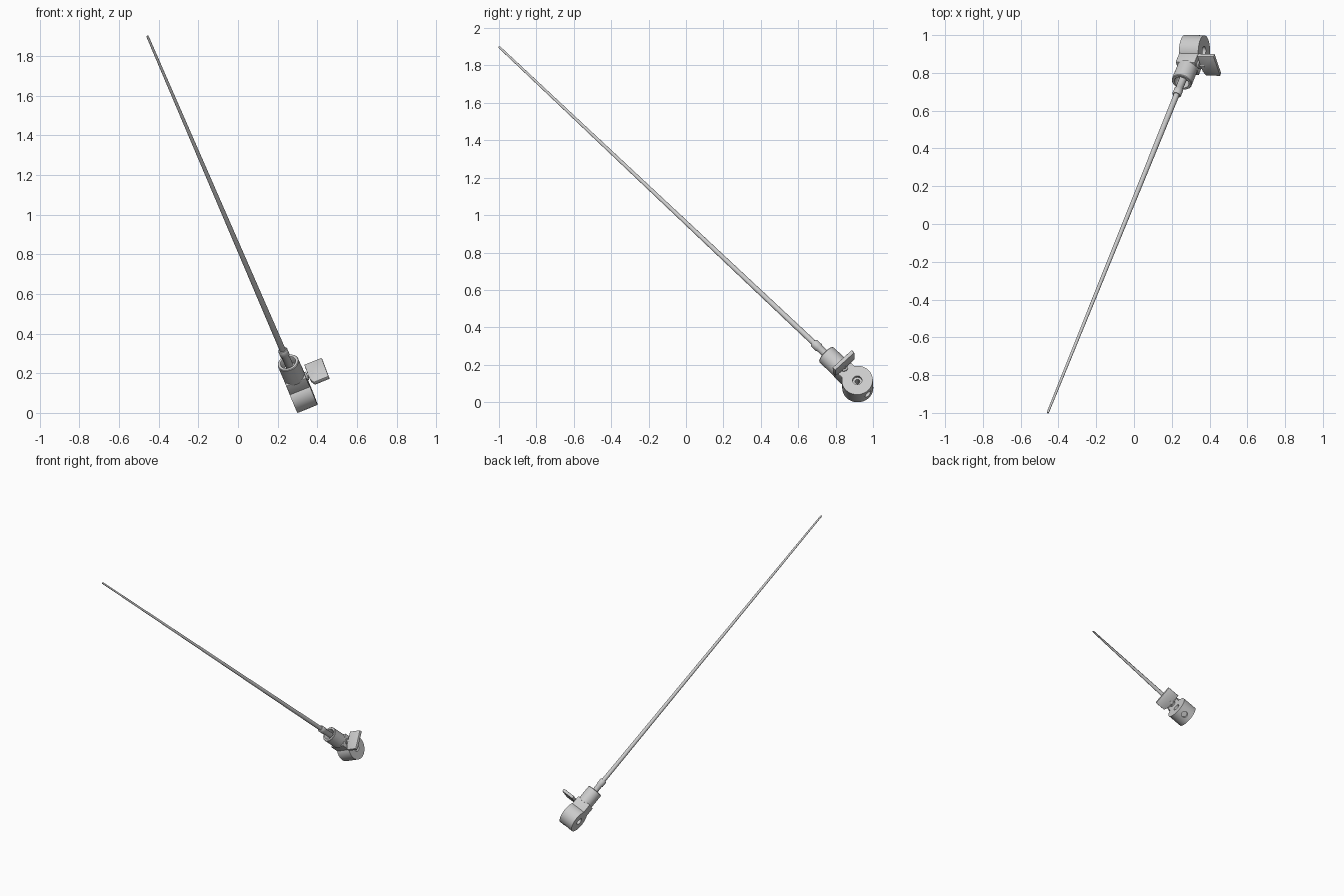
import bpy, bmesh, math
from mathutils import Vector, Matrix

if "Cube" in bpy.data.objects:
    bpy.data.objects.remove(bpy.data.objects["Cube"])

# Local frame: X = hinge pin, Z = along the rod, origin = hinge centre
C = Vector((0.32, 0.917, 0.097))
d = (Vector((-0.457, -1.0, 1.9)) - C).normalized()
h = Vector((0.928, -0.02, 0.37))
h = (h - d * h.dot(d)).normalized()
v = d.cross(h)
FRAME = Matrix((h, v, d)).transposed().to_4x4()
FRAME.translation = C
LENGTH = (Vector((-0.457, -1.0, 1.9)) - C).length
ALONG_X = Matrix.Rotation(math.pi / 2, 4, 'Y')


def finish(name, bm, local=Matrix()):
    bmesh.ops.recalc_face_normals(bm, faces=bm.faces)
    me = bpy.data.meshes.new(name)
    bm.to_mesh(me)
    bm.free()
    ob = bpy.data.objects.new(name, me)
    bpy.context.collection.objects.link(ob)
    ob.matrix_world = FRAME @ local
    return ob


def lathe(name, profile, local=Matrix(), n=48):
    """Revolve (radius, z) points about z; the ends lie on the axis."""
    bm = bmesh.new()
    vs = [bm.verts.new((r, 0, z)) for r, z in profile]
    es = [bm.edges.new(p) for p in zip(vs, vs[1:])]
    bmesh.ops.spin(bm, geom=vs + es, axis=(0, 0, 1), cent=(0, 0, 0),
                   angle=2 * math.pi, steps=n, use_duplicate=False)
    bmesh.ops.remove_doubles(bm, verts=bm.verts, dist=1e-5)
    return finish(name, bm, local)


def select(ob):
    bpy.ops.object.select_all(action='DESELECT')
    ob.select_set(True)
    bpy.context.view_layer.objects.active = ob


def cylinder(name, r, z0, z1, local=Matrix(), n=48):
    return lathe(name, [(0, z0), (r, z0), (r, z1), (0, z1)], local, n)


def cut(ob, cutters):
    select(ob)
    for c in cutters:
        m = ob.modifiers.new("cut", 'BOOLEAN')
        m.operation, m.solver, m.object = 'DIFFERENCE', 'EXACT', c
        bpy.ops.object.modifier_apply(modifier=m.name)
        bpy.data.objects.remove(c)


def box(name, lo, hi, bevel=0.0):
    bm = bmesh.new()
    bmesh.ops.create_cube(bm, size=1)
    for p in bm.verts:
        p.co = Vector((a + (b - a) * (t + 0.5) for a, b, t in zip(lo, hi, p.co)))
    if bevel:
        bmesh.ops.bevel(bm, geom=bm.edges[:], offset=bevel, segments=3,
                        affect='EDGES', profile=0.5)
    return finish(name, bm)


# Round hinge head: stepped pin hole and a hole in the rim
head = cylinder("hinge_head", 0.083, -0.055, 0.055, ALONG_X, 64)
cut(head, [cylinder("bore", 0.013, -0.1, 0.1, ALONG_X, 24),
           cylinder("bore_right", 0.025, 0.035, 0.1, ALONG_X, 32),
           cylinder("bore_left", 0.025, -0.1, -0.035, ALONG_X, 32),
           cylinder("rim_bore", 0.022, -0.12, -0.06, Matrix(), 32)])

# Squared neck between head and socket
neck = box("neck", (-0.0545, -0.047, 0.045), (0.0545, 0.047, 0.135), 0.003)

# Hollow socket
socket = lathe("socket", [(0, 0.125), (0.055, 0.125), (0.055, 0.236),
                          (0.052, 0.24), (0.040, 0.24), (0.038, 0.237),
                          (0.038, 0.19), (0, 0.19)], n=64)

# Collar gripping the rod
collar = lathe("rod_collar", [(0, 0.185), (0.02, 0.185), (0.02, 0.29),
                              (0.024, 0.296), (0.024, 0.33), (0.02, 0.336),
                              (0, 0.336)])

# Tapered rod
rod = lathe("rod", [(0, 0.30), (0.0155, 0.30), (0.006, LENGTH - 0.003),
                    (0.004, LENGTH), (0, LENGTH)], n=32)

# Thumb screw: stem, boss and flat wing
wing_z = Matrix.Translation((0, 0, 0.102))
stem = cylinder("screw_stem", 0.013, 0.04, 0.09, wing_z @ ALONG_X, 32)
boss = cylinder("screw_boss", 0.022, 0.05, 0.064, wing_z @ ALONG_X, 32)
bm = bmesh.new()
outline = [(0.070, -0.045), (0.082, -0.072), (0.163, -0.072),
           (0.163, 0.072), (0.068, 0.072), (0.068, -0.02)]
face = bm.faces.new([bm.verts.new((x, y, 0.091)) for x, y in outline])
ext = bmesh.ops.extrude_face_region(bm, geom=[face])
bmesh.ops.translate(bm, vec=(0, 0, 0.022),
                    verts=[g for g in ext['geom'] if isinstance(g, bmesh.types.BMVert)])
bmesh.ops.bevel(bm, geom=bm.edges[:], offset=0.004, segments=2,
                affect='EDGES', profile=0.5)
wing = finish("screw_wing", bm)

for ob in (head, neck, socket, collar, rod, stem, boss, wing):
    select(ob)
    bpy.ops.object.shade_smooth_by_angle(angle=math.radians(35))
